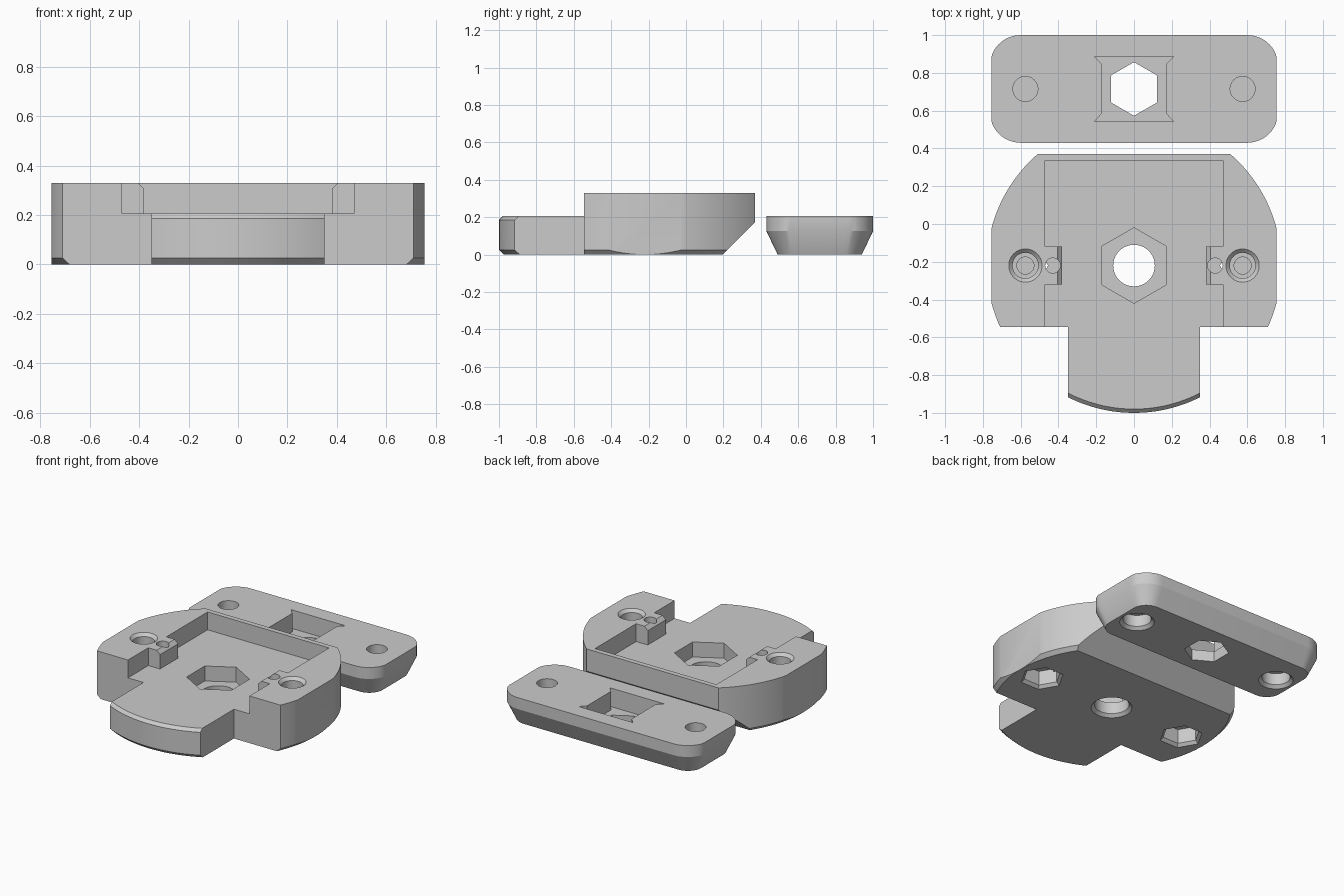
import bpy, bmesh
from math import cos, sin, pi, radians

if "Cube" in bpy.data.objects:
    bpy.data.objects.remove(bpy.data.objects["Cube"], do_unlink=True)

grey = bpy.data.materials.new("plain grey")
grey.use_nodes = True
grey.diffuse_color = (0.6, 0.6, 0.6, 1)
grey.node_tree.nodes["Principled BSDF"].inputs["Base Color"].default_value = (0.6, 0.6, 0.6, 1)


def loft(name, rings):
    """Closed solid through rings with equal point counts."""
    bm = bmesh.new()
    loops = [[bm.verts.new(p) for p in ring] for ring in rings]
    n = len(loops[0])
    for a, b in zip(loops, loops[1:]):
        for i in range(n):
            j = (i + 1) % n
            bm.faces.new((a[i], a[j], b[j], b[i]))
    bm.faces.new(loops[0][::-1])
    bm.faces.new(loops[-1])
    bmesh.ops.recalc_face_normals(bm, faces=bm.faces)
    mesh = bpy.data.meshes.new(name)
    bm.to_mesh(mesh)
    bm.free()
    mesh.materials.append(grey)
    ob = bpy.data.objects.new(name, mesh)
    bpy.context.collection.objects.link(ob)
    return ob


def prism(plan, z0, z1):
    return loft("cutter", [[(x, y, z) for x, y in plan] for z in (z0, z1)])


def turned(name, cx, cy, profile, n=48, start=0.0):
    """Stack of regular polygons given as (radius, z)."""
    return loft(name, [[(cx + r * cos(start + 2 * pi * i / n),
                         cy + r * sin(start + 2 * pi * i / n), z) for i in range(n)]
                       for r, z in profile])


def boolean(ob, tool, operation="DIFFERENCE"):
    mod = ob.modifiers.new("cut", "BOOLEAN")
    mod.object, mod.operation, mod.solver = tool, operation, "EXACT"
    bpy.context.view_layer.objects.active = ob
    bpy.ops.object.modifier_apply(modifier=mod.name)
    bpy.data.objects.remove(tool, do_unlink=True)


def mirrored(half):
    return half + [(-x, y) for x, y in reversed(half)]


def finish(ob):
    bpy.ops.object.select_all(action="DESELECT")
    ob.select_set(True)
    bpy.context.view_layer.objects.active = ob
    bpy.ops.object.shade_smooth_by_angle(angle=radians(25))


# Base: chamfered disc trimmed to a body with a front tongue
cy = -0.22
base = turned("base_plate", 0, cy, [(0.755, 0), (0.78, 0.025), (0.78, 0.33)], 128, -pi / 2)
plan = mirrored([(0.35, -1.2), (0.35, -0.545), (0.755, -0.545), (0.755, 0.37)])
boolean(base, prism(plan, -0.1, 0.5), "INTERSECT")

# Sloped underside at the back
slope = [(0.145, -0.05), (0.42, 0.225), (0.42, -0.05)]
boolean(base, loft("cutter", [[(x, y, z) for y, z in slope] for x in (-1, 1)]))

# Open pocket with a lug on each side
pocket = mirrored([(0.47, -1.2), (0.47, -0.32), (0.38, -0.32),
                   (0.38, -0.12), (0.47, -0.12), (0.47, 0.335)])
boolean(base, prism(pocket, 0.205, 0.5))

# Chamfer on the tongue's curved top edge
ring = [(0.785, 0.18), (0.755, 0.21), (0.8, 0.21)]
angles = [radians(-90 + a) for a in range(-36, 37, 3)]
boolean(base, loft("cutter", [[(r * cos(a), cy + r * sin(a), z) for r, z in ring] for a in angles]))

# Central hexagonal recess and through hole
boolean(base, turned("cutter", 0, cy, [(0.2, 0.1), (0.2, 0.3)], 6, pi / 2))
boolean(base, turned("cutter", 0, cy, [(0.14, -0.01), (0.11, 0.02), (0.11, 0.3)]))

for side in (-1, 1):
    # Lug chamfer
    edge = [(0.425, 0.35), (0.37, 0.295), (0.37, 0.35)]
    boolean(base, loft("cutter", [[(side * x, y, z) for x, z in edge] for y in (-0.33, -0.11)]))
    # Screw hole above, nut trap below, wire hole in the lug
    x = side * 0.575
    boolean(base, turned("cutter", x, cy, [(0.045, 0.135), (0.045, 0.25), (0.068, 0.25),
                                           (0.068, 0.31), (0.098, 0.34)]))
    boolean(base, turned("cutter", x, cy, [(0.15, -0.01), (0.12, 0.02), (0.12, 0.12)], 6))
    boolean(base, turned("cutter", side * 0.43, cy, [(0.04, 0.1), (0.04, 0.4)], 32))
finish(base)


# Clamp bar: rounded plate tapering towards its underside
def bar_ring(radius, z):
    points = []
    for q, (sx, sy) in enumerate(((1, 1), (-1, 1), (-1, -1), (1, -1))):
        for i in range(13):
            a = (q + i / 12) * pi / 2
            x = sx * 0.6 + radius * cos(a)
            points.append((max(-0.755, min(0.755, x)), 0.715 + sy * 0.121 + radius * sin(a), z))
    return points


bar = loft("clamp_bar", [bar_ring(0.104, 0), bar_ring(0.164, 0.125), bar_ring(0.164, 0.205)])

# Flared nut pocket with a hexagonal through hole
by = 0.715
flare = mirrored([(0.21, by - 0.172), (0.172, by - 0.132), (0.172, by + 0.132), (0.21, by + 0.172)])
boolean(bar, prism(flare, 0.075, 0.3))
boolean(bar, turned("cutter", 0, by, [(0.142, -0.1), (0.142, 0.15)], 6, pi / 2))

# End holes, counterbored from below
for side in (-1, 1):
    x = side * 0.575
    boolean(bar, turned("cutter", x, by, [(0.066, 0.115), (0.066, 0.3)]))
    boolean(bar, turned("cutter", x, by, [(0.12, -0.01), (0.09, 0.02), (0.09, 0.1)]))
finish(bar)
